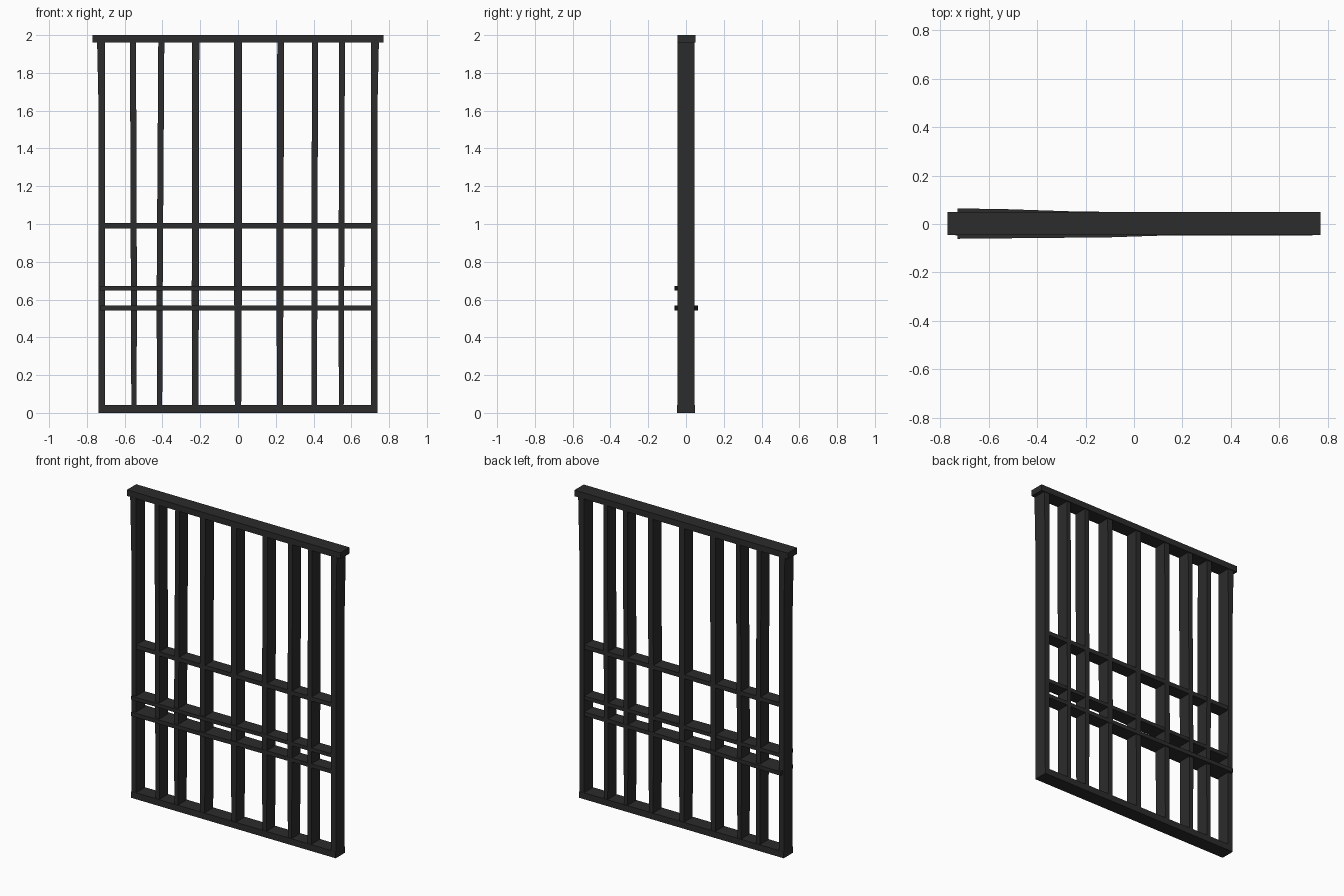
import bpy
import bmesh

cube = bpy.data.objects.get("Cube")
if cube:
    bpy.data.objects.remove(cube, do_unlink=True)

iron = bpy.data.materials.new("dark_iron")
iron.use_nodes = True
COLOR = (0.025, 0.025, 0.025, 1)
iron.diffuse_color = COLOR
bsdf = iron.node_tree.nodes["Principled BSDF"]
bsdf.inputs["Base Color"].default_value = COLOR
bsdf.inputs["Roughness"].default_value = 0.8


def loft(name, rings):
    """Flat-faced beam through a series of four-cornered sections."""
    bm = bmesh.new()
    loops = [[bm.verts.new(p) for p in ring] for ring in rings]
    for a, b in zip(loops, loops[1:]):
        for i in range(4):
            j = (i + 1) % 4
            bm.faces.new((a[i], a[j], b[j], b[i]))
    bm.faces.new(loops[0])
    bm.faces.new(loops[-1])
    bmesh.ops.recalc_face_normals(bm, faces=bm.faces)
    mesh = bpy.data.meshes.new(name)
    bm.to_mesh(mesh)
    bm.free()
    mesh.materials.append(iron)
    obj = bpy.data.objects.new(name, mesh)
    bpy.context.collection.objects.link(obj)


def upright(name, sections, y0, y1):
    """Sections are (z, left x, right x)."""
    loft(name, [[(a, y0, z), (b, y0, z), (b, y1, z), (a, y1, z)]
                for z, a, b in sections])


def rail(name, z0, z1, sections):
    """Sections are (x, front y, back y)."""
    loft(name, [[(x, a, z0), (x, b, z0), (x, b, z1), (x, a, z1)]
                for x, a, b in sections])


# Head and sill
rail("top_rail", 1.96, 2.0, [(-0.77, -0.045, 0.05), (0.77, -0.045, 0.05)])
rail("bottom_rail", 0.0, 0.042, [(-0.738, -0.047, 0.047), (0.738, -0.047, 0.047)])

# Outer posts, splayed slightly at the head
for side, name in ((-1, "right_post"), (1, "left_post")):
    upright(name, [(0.0, side * 0.703, side * 0.738),
                   (1.6, side * 0.705, side * 0.738),
                   (1.965, side * 0.703, side * 0.746)], -0.046, 0.046)

# Inner bars: centre at the foot, centre at the head, half width
bars = [(-0.551, -0.556, 0.016), (-0.415, -0.406, 0.016),
        (-0.226, -0.224, 0.019), (0, 0, 0.02), (0.222, 0.226, 0.018),
        (0.404, 0.408, 0.016), (0.547, 0.551, 0.015)]
for i, (foot, head, w) in enumerate(bars):
    upright(f"bar_{i + 1}", [(0.02, foot - w * 0.85, foot + w * 0.85),
                             (0.6, foot - w, foot + w),
                             (1.97, head - w, head + w)], -0.044, 0.044)

# Cross rails; the lower pair widens toward one end
rail("upper_cross_rail", 0.977, 1.005, [(-0.72, -0.043, 0.043), (0.72, -0.043, 0.043)])
rail("middle_cross_rail", 0.648, 0.672,
     [(-0.728, -0.061, 0.04), (-0.1, -0.055, 0.042), (0.2, -0.045, 0.043),
      (0.72, -0.043, 0.043)])
rail("lower_cross_rail", 0.542, 0.568,
     [(-0.728, -0.061, 0.064), (-0.55, -0.059, 0.062), (-0.25, -0.055, 0.052),
      (0.2, -0.046, 0.046), (0.72, -0.043, 0.043)])
